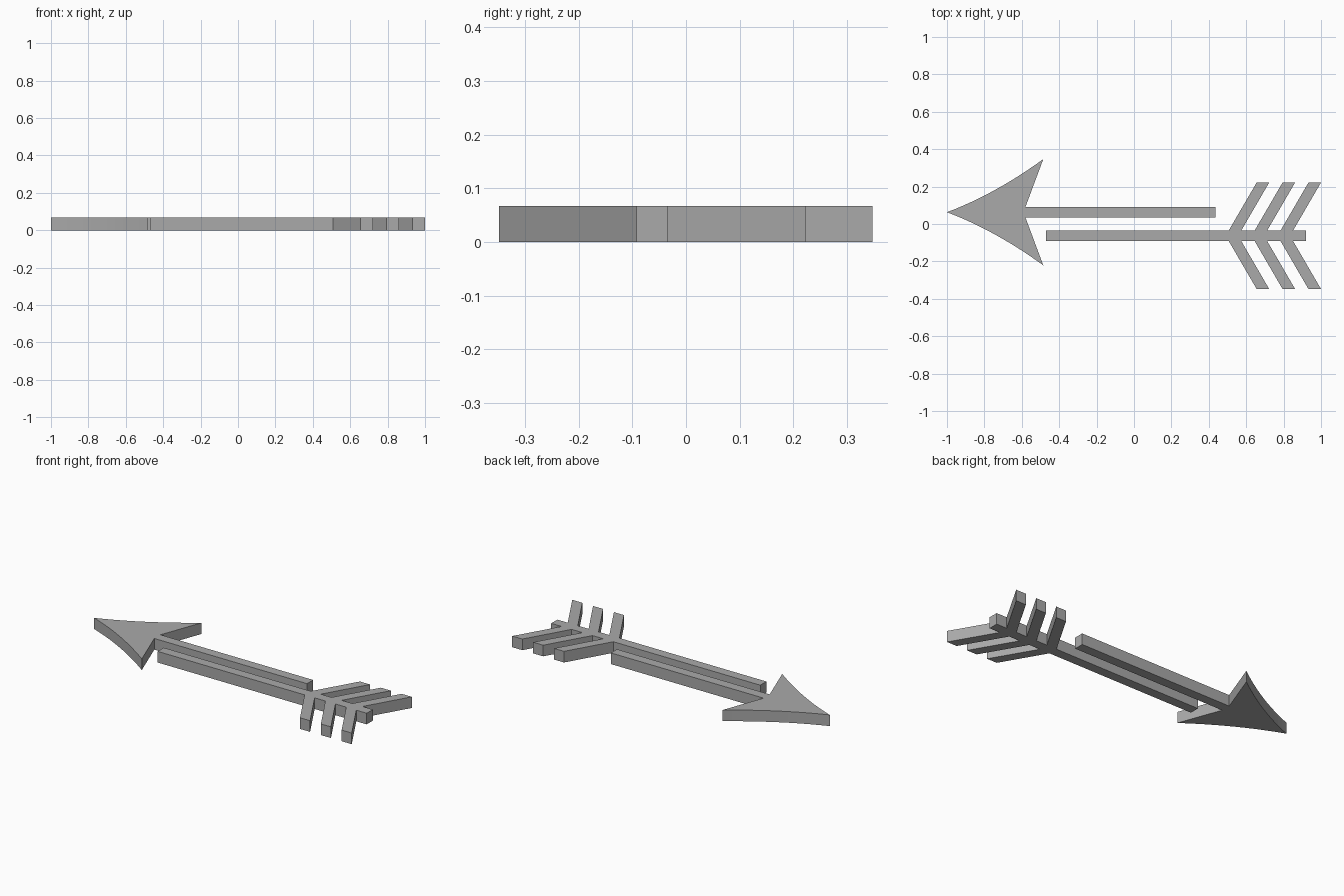
import bpy
import bmesh

HEIGHT = 0.067
AXIS = 0.063      # distance of each shaft's centre line from y = 0
HALF = 0.029      # half the shaft width

cube = bpy.data.objects.get("Cube")
if cube:
    bpy.data.objects.remove(cube, do_unlink=True)

grey = bpy.data.materials.new("plain grey")
grey.use_nodes = True
colour = (0.4, 0.4, 0.4, 1)
grey.diffuse_color = colour
grey.node_tree.nodes["Principled BSDF"].inputs["Base Color"].default_value = colour


def extruded_part(name, half_outline, axis_y):
    """Mirror half an outline about its centre line and extrude it upward."""
    mirrored = [(x, -y) for x, y in reversed(half_outline) if y > 0]
    bm = bmesh.new()
    verts = [bm.verts.new((x, y + axis_y, 0)) for x, y in half_outline + mirrored]
    face = bm.faces.new(verts)
    top = bmesh.ops.extrude_face_region(bm, geom=[face])["geom"]
    bmesh.ops.translate(bm, vec=(0, 0, HEIGHT),
                        verts=[v for v in top if isinstance(v, bmesh.types.BMVert)])
    bmesh.ops.recalc_face_normals(bm, faces=bm.faces)
    mesh = bpy.data.meshes.new(name)
    bm.to_mesh(mesh)
    bm.free()
    mesh.materials.append(grey)
    obj = bpy.data.objects.new(name, mesh)
    bpy.context.collection.objects.link(obj)
    return obj


# Arrowhead with gently hollowed edges, swept barbs and its shaft
STEPS = 12
head = []
for i in range(STEPS + 1):
    t = i / STEPS
    head.append((-1 + 0.515 * t, 0.284 * t - 0.09 * t * (1 - t)))
head += [(-0.58, HALF), (0.435, HALF)]
extruded_part("arrowhead_and_shaft", head, AXIS)

# Second shaft with three pairs of slanted feathers
tail = [(-0.47, HALF)]
for i in range(3):
    x = 0.507 + 0.1385 * i
    tail += [(x, HALF), (x + 0.149, 0.285), (x + 0.216, 0.285), (x + 0.067, HALF)]
tail.append((0.92, HALF))
extruded_part("feathers_and_shaft", tail, -AXIS)
